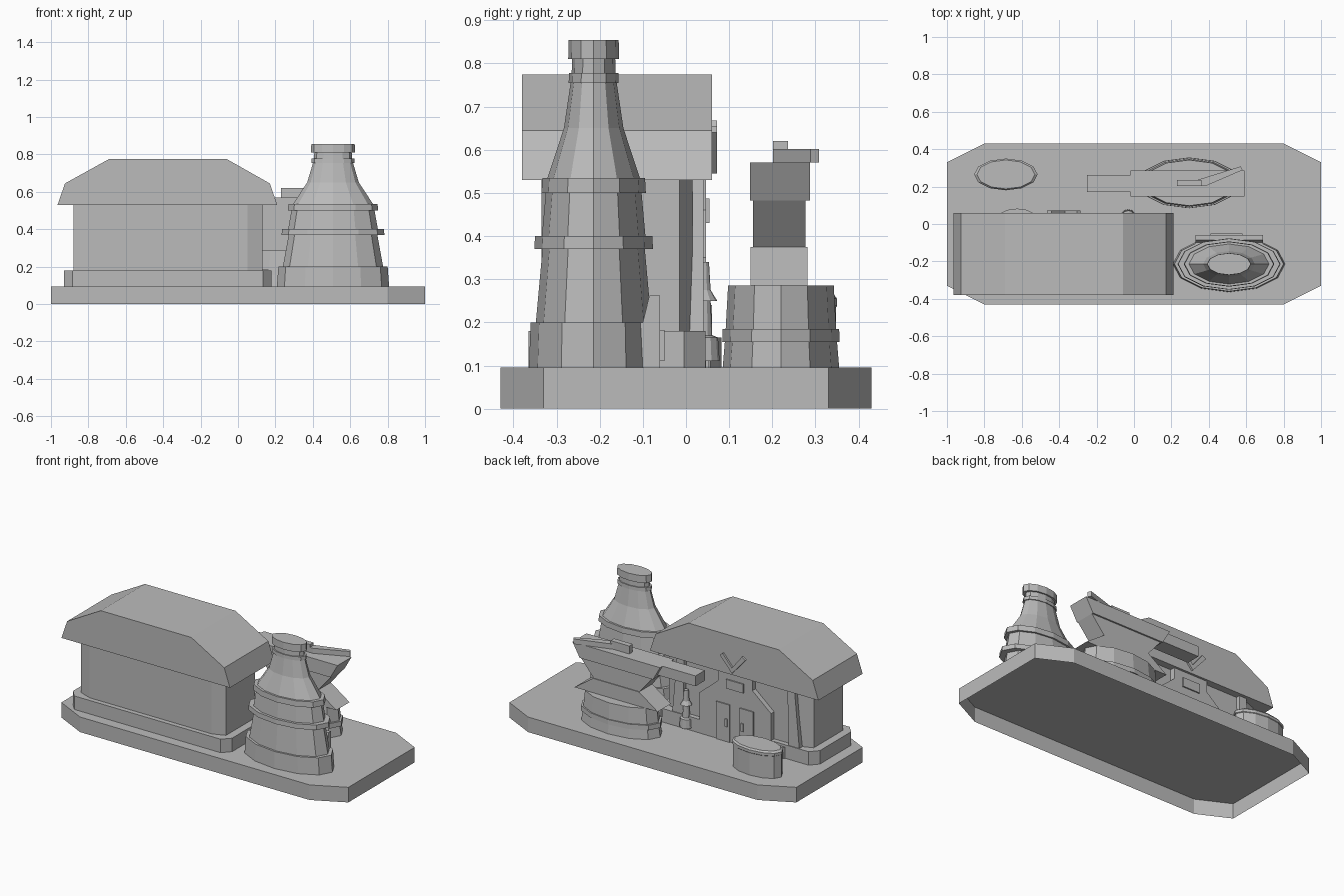
import bpy, bmesh, math
from mathutils import Vector

cube = bpy.data.objects.get("Cube")
if cube:
    bpy.data.objects.remove(cube, do_unlink=True)

grey = bpy.data.materials.new("plain_grey")
grey.use_nodes = True
grey.diffuse_color = (0.5, 0.5, 0.5, 1)
grey.node_tree.nodes["Principled BSDF"].inputs["Base Color"].default_value = (0.5, 0.5, 0.5, 1)

GROUND = 0.095


def finish(name, bm, recalc=True):
    if recalc:
        bmesh.ops.recalc_face_normals(bm, faces=bm.faces)
    mesh = bpy.data.meshes.new(name)
    bm.to_mesh(mesh)
    bm.free()
    mesh.materials.append(grey)
    obj = bpy.data.objects.new(name, mesh)
    bpy.context.collection.objects.link(obj)
    return obj


def prism(name, outline, axis, lo, hi):
    """Extrude a 2D outline from lo to hi along the given axis."""
    place = {"x": lambda a, b, d: (d, a, b),
             "y": lambda a, b, d: (a, d, b),
             "z": lambda a, b, d: (a, b, d)}[axis]
    bm = bmesh.new()
    face = bm.faces.new([bm.verts.new(place(a, b, lo)) for a, b in outline])
    ext = bmesh.ops.extrude_face_region(bm, geom=[face])
    verts = [v for v in ext["geom"] if isinstance(v, bmesh.types.BMVert)]
    bmesh.ops.translate(bm, verts=verts, vec=Vector(place(0, 0, hi - lo)))
    return finish(name, bm)


def box(name, x0, x1, y0, y1, z0, z1):
    return prism(name, [(x0, y0), (x1, y0), (x1, y1), (x0, y1)], "z", z0, z1)


def octagon(x0, x1, y0, y1, cx, cy):
    """Rectangle outline with cut corners."""
    return [(x0 + cx, y0), (x1 - cx, y0), (x1, y0 + cy), (x1, y1 - cy),
            (x1 - cx, y1), (x0 + cx, y1), (x0, y1 - cy), (x0, y0 + cy)]


def oval_tower(name, cx, cy, profile, sides=12, squash=0.5):
    """Stack of oval rings from (height, radius) pairs, closed on top."""
    bm = bmesh.new()
    rings = []
    for z, r in profile:
        angles = [2 * math.pi * i / sides for i in range(sides)]
        rings.append([bm.verts.new((cx + r * math.cos(a), cy + squash * r * math.sin(a), z))
                      for a in angles])
    for low, high in zip(rings, rings[1:]):
        for i in range(sides):
            j = (i + 1) % sides
            bm.faces.new((low[i], low[j], high[j], high[i]))
    bm.faces.new(rings[-1])
    return finish(name, bm, recalc=False)


# Hollow base slab, open underneath
base = prism("base_slab", octagon(-1, 1, -0.43, 0.43, 0.2, 0.1), "z", 0, GROUND)
bm = bmesh.new()
bm.from_mesh(base.data)
bottom = [f for f in bm.faces if f.normal.z < -0.9]
bmesh.ops.delete(bm, geom=bottom, context="FACES_ONLY")
bm.to_mesh(base.data)
bm.free()

# Main hall
prism("hall_plinth", octagon(-0.93, 0.18, -0.365, 0.045, 0.045, 0.05), "z", GROUND, 0.18)
prism("hall_walls", octagon(-0.88, 0.13, -0.335, 0.015, 0.08, 0.03), "z", 0.18, 0.53)
prism("hall_roof", [(-0.965, 0.53), (0.21, 0.53), (0.17, 0.645), (-0.06, 0.775),
                    (-0.69, 0.775), (-0.925, 0.645)], "y", -0.38, 0.06)

# Entrance on the back of the hall
MID = -0.375
prism("entrance_portal", [(MID - 0.25, GROUND), (MID + 0.25, GROUND), (MID + 0.25, 0.35),
                          (MID + 0.12, 0.46), (MID + 0.12, 0.53), (MID - 0.12, 0.53),
                          (MID - 0.12, 0.46), (MID - 0.25, 0.35)], "y", 0, 0.046)
box("sign_plate", MID - 0.06, MID + 0.06, 0.04, 0.054, 0.43, 0.487)
for side, label in ((1, "left"), (-1, "right")):
    def sx(v):
        return MID + side * v
    box(f"{label}_door", min(sx(0.035), sx(0.13)), max(sx(0.035), sx(0.13)),
        0.04, 0.053, GROUND, 0.33)
    box(f"{label}_door_handle", sx(0.055) - 0.008, sx(0.055) + 0.008, 0.05, 0.06, 0.19, 0.24)
    prism(f"{label}_buttress", [(sx(0.37), GROUND), (sx(0.45), GROUND),
                                (sx(0.41), 0.53), (sx(0.36), 0.53)], "y", 0, 0.04)

# Roof emblem: open chevron
prism("roof_chevron", [(-0.37, 0.545), (-0.285, 0.64), (-0.305, 0.655), (-0.37, 0.58),
                       (-0.44, 0.668), (-0.465, 0.652)], "y", 0.055, 0.072)

# Small fixtures along the back wall
oval_tower("bell_lamp", -0.03, 0.04,
           [(0.11, 0.04), (0.165, 0.036), (0.17, 0.022), (0.25, 0.018),
            (0.25, 0.034), (0.275, 0.018), (0.34, 0.014)], squash=0.95)
oval_tower("wall_planter", -0.625, 0.03, [(GROUND, 0.105), (0.165, 0.105)])

# Storage tank with a slight lip
oval_tower("storage_tank", -0.685, 0.265,
           [(GROUND, 0.165), (0.235, 0.165), (0.238, 0.17), (0.255, 0.17), (0.265, 0.155)])

# Tall cooling tower with bands
oval_tower("cooling_tower", 0.508, -0.214,
           [(GROUND, 0.3), (0.2, 0.292), (0.2, 0.268), (0.37, 0.237), (0.37, 0.275),
            (0.4, 0.272), (0.4, 0.24), (0.5, 0.222), (0.5, 0.242), (0.535, 0.238),
            (0.535, 0.214), (0.65, 0.138), (0.755, 0.107), (0.755, 0.116), (0.778, 0.114),
            (0.778, 0.102), (0.81, 0.1), (0.81, 0.118), (0.855, 0.116)])
prism("tower_doorway", [(-0.2, GROUND), (-0.06, GROUND), (-0.06, 0.262),
                        (-0.085, 0.262), (-0.1, 0.2), (-0.2, 0.2)], "x", 0.33, 0.69)
box("tower_door_step", 0.41, 0.58, -0.1, -0.05, 0.11, 0.182)

# Turret: drum, flared body, barrel and antenna
oval_tower("turret_drum", 0.295, 0.22,
           [(GROUND, 0.27), (0.155, 0.26), (0.155, 0.272), (0.185, 0.27),
            (0.185, 0.256), (0.285, 0.245)])
prism("turret_foot", [(0.0, 0.285), (0.58, 0.285), (0.45, 0.375), (0.13, 0.375)],
      "y", 0.15, 0.282)
prism("turret_neck", [(0.13, 0.375), (0.45, 0.375), (0.54, 0.482), (0.04, 0.482)],
      "y", 0.155, 0.277)
prism("turret_body", [(0.03, 0.482), (0.54, 0.482), (0.59, 0.57), (-0.02, 0.57)],
      "y", 0.148, 0.287)
box("turret_barrel", -0.25, 0.05, 0.17, 0.262, 0.505, 0.57)
box("antenna_block", 0.23, 0.36, 0.202, 0.236, 0.57, 0.62)
prism("antenna_bar", [(0.34, 0.202), (0.38, 0.202), (0.58, 0.288), (0.57, 0.308), (0.34, 0.236)],
      "z", 0.57, 0.602)
